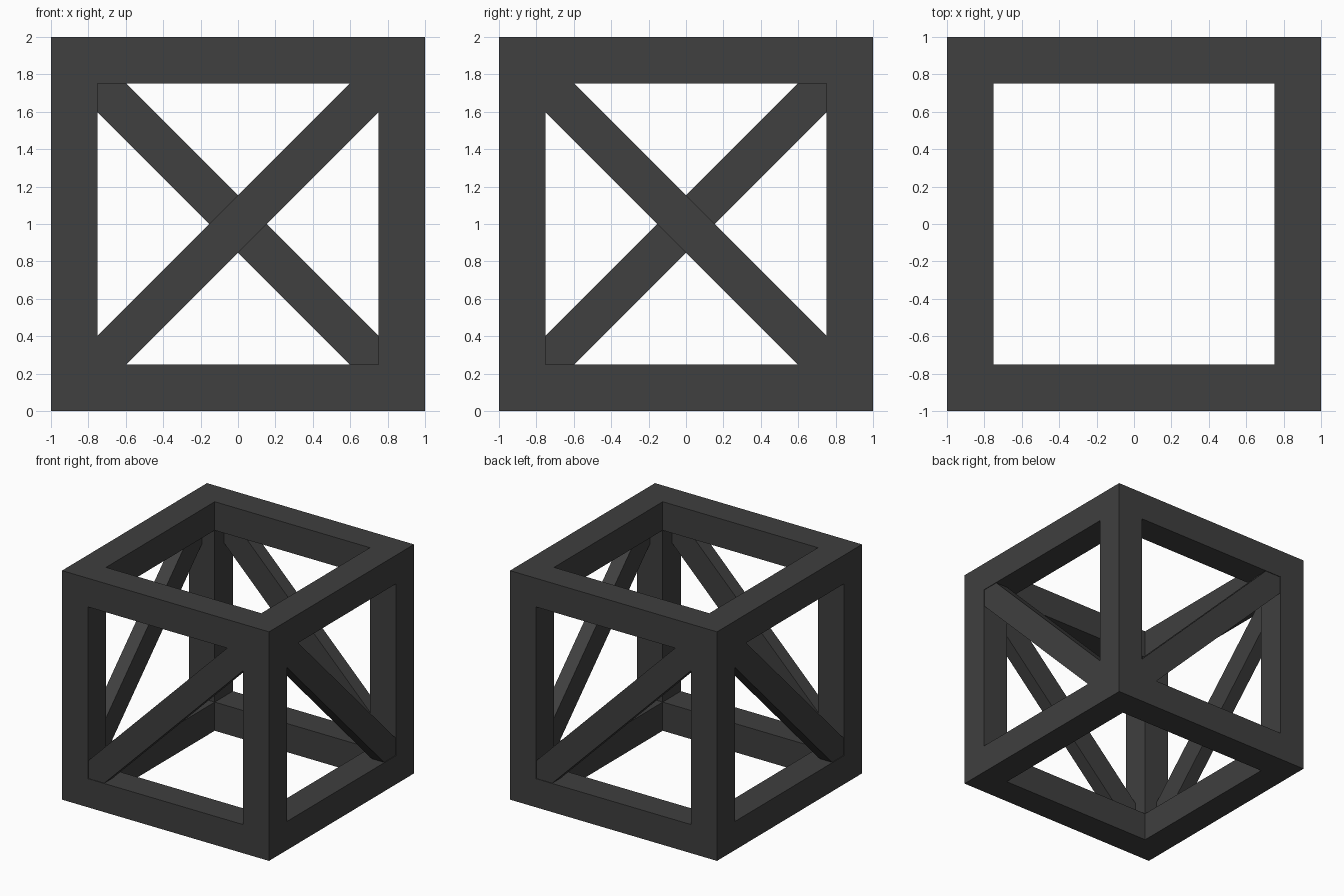
import bpy
import bmesh
import math
from itertools import product
from mathutils import Matrix, Vector

cube = bpy.data.objects.get("Cube")
if cube:
    bpy.data.objects.remove(cube, do_unlink=True)

HALF, INNER = 1.0, 0.75        # outer and opening half sizes
CUT = 0.155                    # clipped corner length on a brace end
OUT, IN = 0.995, 0.875         # brace outer and inner depth

mat = bpy.data.materials.new("dark_grey")
mat.use_nodes = True
colour = (0.05, 0.05, 0.05, 1)
mat.diffuse_color = colour
bsdf = mat.node_tree.nodes["Principled BSDF"]
bsdf.inputs["Base Color"].default_value = colour
bsdf.inputs["Roughness"].default_value = 0.8


def finish(name, bm):
    bmesh.ops.remove_doubles(bm, verts=bm.verts, dist=1e-4)
    bmesh.ops.recalc_face_normals(bm, faces=bm.faces)
    mesh = bpy.data.meshes.new(name)
    bm.to_mesh(mesh)
    bm.free()
    mesh.materials.append(mat)
    obj = bpy.data.objects.new(name, mesh)
    bpy.context.collection.objects.link(obj)
    return obj


# Cube frame: skin of the lattice cells that lie on the cube's edges
steps = (-HALF, -INNER, INNER, HALF)


def solid(cell):
    return all(0 <= c <= 2 for c in cell) and sum(c != 1 for c in cell) >= 2


bm = bmesh.new()
for cell in filter(solid, product(range(3), repeat=3)):
    for axis, side in product(range(3), (0, 1)):
        neighbour = list(cell)
        neighbour[axis] += 2 * side - 1
        if solid(neighbour):
            continue
        quad = []
        for a, b in ((0, 0), (1, 0), (1, 1), (0, 1)):
            idx = list(cell)
            idx[axis] += side
            idx[(axis + 1) % 3] += a
            idx[(axis + 2) % 3] += b
            x, y, z = (steps[i] for i in idx)
            quad.append(bm.verts.new((x, y, z + HALF)))
        bm.faces.new(quad)
finish("cube_frame", bm)


# Diagonal braces: a clipped bar across each upright opening
def brace(name, turn, rise):
    e, c = INNER, INNER - CUT
    outline = [(-e, -e), (-c, -e), (e, c), (e, e), (c, e), (-e, -c)]
    bm = bmesh.new()
    face = bm.faces.new([bm.verts.new((rise * u, -OUT, v + HALF)) for u, v in outline])
    ext = bmesh.ops.extrude_face_region(bm, geom=[face], use_keep_orig=True)
    moved = [g for g in ext["geom"] if isinstance(g, bmesh.types.BMVert)]
    bmesh.ops.translate(bm, verts=moved, vec=Vector((0, OUT - IN, 0)))
    bm.transform(Matrix.Rotation(math.radians(turn), 4, "Z"))
    finish(name, bm)


brace("front_brace", 0, 1)
brace("left_brace", 90, -1)
brace("back_brace", 180, 1)
brace("right_brace", 270, -1)
